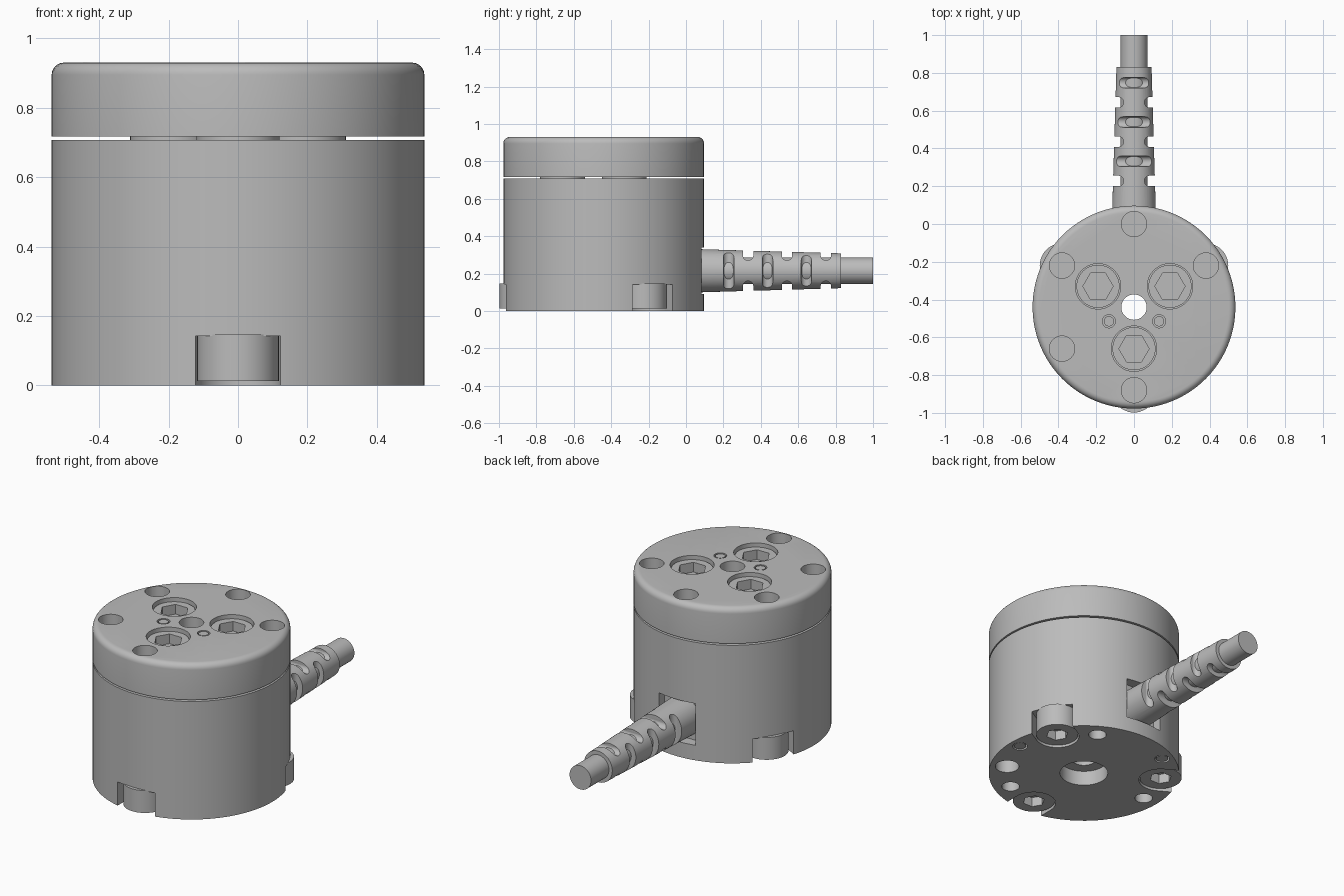
import bpy, bmesh
from math import radians, sin, cos, pi
from mathutils import Matrix, Vector

default = bpy.data.objects.get("Cube")
if default:
    bpy.data.objects.remove(default, do_unlink=True)

CY = -0.44           # body axis position in y
R = 0.537            # body radius
CABLE_Z = 0.215      # cable axis height

grey = bpy.data.materials.new("plain grey metal")
grey.use_nodes = True
colour = (0.5, 0.5, 0.5, 1)
grey.diffuse_color = colour
grey.node_tree.nodes["Principled BSDF"].inputs["Base Color"].default_value = colour


def make(name, bm, matrix=Matrix()):
    bmesh.ops.recalc_face_normals(bm, faces=bm.faces)
    mesh = bpy.data.meshes.new(name)
    bm.transform(matrix)
    bm.to_mesh(mesh)
    bm.free()
    mesh.materials.append(grey)
    obj = bpy.data.objects.new(name, mesh)
    bpy.context.collection.objects.link(obj)
    return obj


def cyl(name, r, z0, z1, xy=(0, CY), sides=48, r2=None, turn=Matrix()):
    """Cylinder or cone along z, optionally turned afterwards."""
    bm = bmesh.new()
    bmesh.ops.create_cone(bm, cap_ends=True, segments=sides, radius1=r,
                          radius2=r if r2 is None else r2, depth=z1 - z0)
    place = Matrix.Translation((xy[0], xy[1], (z0 + z1) / 2))
    return make(name, bm, turn @ place)


def box(name, lo, hi, turn=Matrix()):
    bm = bmesh.new()
    bmesh.ops.create_cube(bm, size=1)
    lo, hi = Vector(lo), Vector(hi)
    place = Matrix.Translation((lo + hi) / 2) @ Matrix.Diagonal((*(hi - lo), 1))
    return make(name, bm, turn @ place)


def cut(obj, *cutters):
    bpy.context.view_layer.objects.active = obj
    for c in cutters:
        mod = obj.modifiers.new("cut", "BOOLEAN")
        mod.operation, mod.solver, mod.object = "DIFFERENCE", "EXACT", c
        bpy.ops.object.modifier_apply(modifier=mod.name)
        bpy.data.objects.remove(c, do_unlink=True)


def polar(radius, degrees):
    a = radians(degrees)
    return radius * cos(a), CY + radius * sin(a)


def hex_socket(r, z0, z1, xy):
    turn = Matrix.Translation((*xy, 0)) @ Matrix.Rotation(pi / 6, 4, "Z")
    return cyl("cutter", r, z0, z1, (0, 0), 6, turn=turn)


# Lid with a rounded upper rim
lid = cyl("lid", R, 0.717, 0.93, sides=96)
bm = bmesh.new()
bm.from_mesh(lid.data)
rim = [e for e in bm.edges if all(v.co.z > 0.92 for v in e.verts)]
bmesh.ops.bevel(bm, geom=rim, offset=0.035, segments=6, profile=0.5, affect="EDGES")
bm.to_mesh(lid.data)
bm.free()
cut(lid, cyl("cutter", 0.067, 0.6, 1))
for angle in (30, 90, 150, 210, 270):
    cut(lid, cyl("cutter", 0.067, 0.8, 1, polar(0.44, angle)))

# Lid screws in counterbores, with spacers under the lid
for i, angle in enumerate((30, 150, 270)):
    xy = polar(0.22, angle)
    cut(lid, cyl("cutter", 0.12, 0.8, 1, xy))
    screw = cyl(f"lid_screw_{i}", 0.114, 0.79, 0.908, xy)
    cut(screw, hex_socket(0.08, 0.85, 1, xy))
    cyl(f"spacer_{i}", 0.12, 0.70, 0.722, xy)

# Small dowel pins in the lid
for side in (-1, 1):
    xy = (side * 0.133, -0.515)
    cut(lid, cyl("cutter", 0.035, 0.85, 1, xy, 24))
    cyl(f"lid_pin_{side}", 0.027, 0.84, 0.928, xy, 24)

# Main body with stepped centre bore
body = cyl("body", R, 0, 0.707, sides=96)
cut(body, cyl("cutter", 0.067, -0.1, 0.8), cyl("cutter", 0.135, -0.1, 0.09))

# Mounting screws in open slots at the foot of the body
for i, angle in enumerate((30, 150, 270)):
    xy = polar(0.44, angle)
    turn = Matrix.Translation((0, CY, 0)) @ Matrix.Rotation(radians(angle), 4, "Z")
    cut(body, cyl("cutter", 0.123, -0.1, 0.142, xy),
        box("cutter", (0.44, -0.123, -0.1), (0.7, 0.123, 0.1421), turn))
    screw = cyl(f"mounting_screw_{i}", 0.118, 0.012, 0.146, xy)
    cut(screw, hex_socket(0.062, -0.1, 0.07, xy))

# Holes and dowel pins in the underside
for angle in (60, 180, 300):
    cut(body, cyl("cutter", 0.05, -0.1, 0.15, polar(0.44, angle), 32))
cut(body, cyl("cutter", 0.067, -0.1, 0.15, polar(0.44, 330)))
for angle in (0, 120):
    xy = polar(0.47, angle)
    cut(body, cyl("cutter", 0.042, -0.1, 0.1, xy, 24))
    cyl(f"base_pin_{angle}", 0.034, 0.003, 0.11, xy, 24)

# Pocket in the body for the cable sleeve
cut(body, box("cutter", (-0.12, 0.03, 0.09), (0.12, 0.3, 0.34)))

# Cable and tapered strain relief along +y
along_y = Matrix.Translation((0, 0, CABLE_Z)) @ Matrix.Rotation(-pi / 2, 4, "X")
cyl("cable", 0.071, 0.01, 1, (0, 0), turn=along_y)
sleeve = cyl("strain_relief", 0.117, 0.02, 0.83, (0, 0), r2=0.093, turn=along_y)

# Rounded notches, alternating between top/bottom and the two sides
for n in range(6):
    y = 0.228 + n * 0.104
    for flip in (0, pi):
        roll = (Matrix.Translation((0, y, CABLE_Z))
                @ Matrix.Rotation(flip + (pi / 2 if n % 2 == 0 else 0), 4, "Y"))
        lie = roll @ Matrix.Translation((0, 0, 0.083)) @ Matrix.Rotation(pi / 2, 4, "Y")
        cut(sleeve, cyl("cutter", 0.028, -0.15, 0.15, (0, 0), 24, turn=lie),
            box("cutter", (-0.14, -0.0279, 0.083), (0.14, 0.0279, 0.2), roll))

# Smooth curved walls, keep edges crisp
bpy.ops.object.select_all(action="DESELECT")
for obj in bpy.context.collection.objects:
    if obj.type == "MESH":
        obj.select_set(True)
bpy.context.view_layer.objects.active = body
bpy.ops.object.shade_smooth_by_angle(angle=radians(30))
